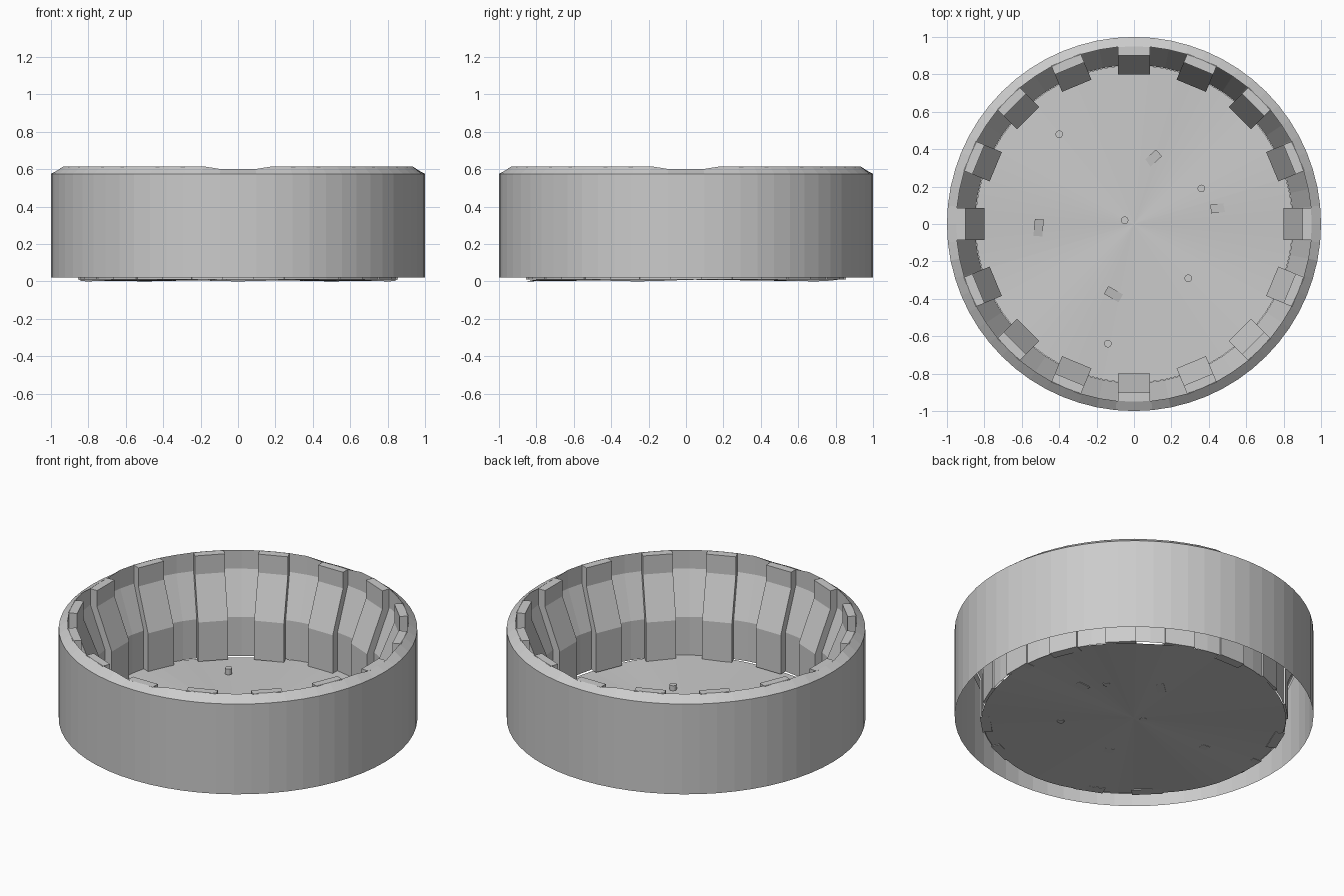
import bpy, bmesh, math
from mathutils import Matrix, Vector

cube = bpy.data.objects.get("Cube")
if cube:
    bpy.data.objects.remove(cube, do_unlink=True)

GREY = (0.6, 0.6, 0.6, 1)
mat = bpy.data.materials.new("plain grey")
mat.use_nodes = True
mat.diffuse_color = GREY
mat.node_tree.nodes["Principled BSDF"].inputs["Base Color"].default_value = GREY

SEGMENTS = 64
STEP = math.tau / SEGMENTS


def finish(name, bm, fix_normals=True):
    if fix_normals:
        bmesh.ops.recalc_face_normals(bm, faces=bm.faces)
    mesh = bpy.data.meshes.new(name)
    bm.to_mesh(mesh)
    bm.free()
    mesh.materials.append(mat)
    obj = bpy.data.objects.new(name, mesh)
    bpy.context.collection.objects.link(obj)
    return obj


def prism(name, profile, half_width, matrix):
    """Extrude an (x, z) profile across y and place it."""
    bm = bmesh.new()
    sides = [[bm.verts.new(matrix @ Vector((x, y, z))) for x, z in profile]
             for y in (-half_width, half_width)]
    for side in sides:
        bm.faces.new(side)
    n = len(profile)
    for i in range(n):
        j = (i + 1) % n
        bm.faces.new((sides[0][i], sides[0][j], sides[1][j], sides[1][i]))
    return finish(name, bm)


def rim_height(k):
    """The rim dips at the four quarter points."""
    quarter = SEGMENTS // 4
    off = min(k % quarter, quarter - k % quarter)
    return 0.6 if off <= 1 else 0.615


# Bowl wall: outer drum, bevelled rim and stepped inner lining, open below
bm = bmesh.new()
columns = []
for k in range(SEGMENTS):
    a = k * STEP
    profile = [(1, 0.02), (1, 0.575), (0.95, rim_height(k)),
               (0.95, 0.5), (0.85, 0.25), (0.85, 0.01)]
    columns.append([bm.verts.new((r * math.cos(a), r * math.sin(a), z))
                    for r, z in profile])
for k, col in enumerate(columns):
    nxt = columns[(k + 1) % SEGMENTS]
    for i in range(len(col) - 1):
        bm.faces.new((col[i], nxt[i], nxt[i + 1], col[i + 1]))
finish("bowl_wall", bm, False)

# Raised ribs around the inside
for i in range(16):
    top = rim_height(i * 4) - 0.001
    rib = [(0.95, top), (0.9, top), (0.9, 0.5), (0.8, 0.25), (0.8, 0.01),
           (0.855, 0.01), (0.855, 0.25), (0.95, 0.48)]
    prism(f"wall_rib_{i + 1}", rib, 0.085, Matrix.Rotation(i * STEP * 4, 4, 'Z'))

# Gently uneven floor
bm = bmesh.new()
center = bm.verts.new((0, 0, 0.01))
ring = [bm.verts.new((0.848 * math.cos(k * STEP), 0.848 * math.sin(k * STEP),
                      0.008 + 0.008 * math.sin(5 * k * STEP)))
        for k in range(SEGMENTS)]
for k in range(SEGMENTS):
    bm.faces.new((center, ring[k], ring[(k + 1) % SEGMENTS]))
finish("floor", bm, False)

# Small pegs standing on the floor
for i, (x, y) in enumerate([(-0.4, 0.48), (0.36, 0.19), (-0.05, 0.02),
                            (0.29, -0.29), (-0.14, -0.64)]):
    bm = bmesh.new()
    bmesh.ops.create_cone(bm, cap_ends=True, segments=16, radius1=0.02,
                          radius2=0.02, depth=0.035,
                          matrix=Matrix.Translation((x, y, 0.025)))
    finish(f"peg_{i + 1}", bm)

# Small ramps on the floor: position and heading
for i, (x, y, turn) in enumerate([(-0.51, -0.02, 85), (0.1, 0.35, 42),
                                  (0.455, 0.085, 185), (-0.11, -0.375, 150)]):
    place = Matrix.Translation((x, y, 0)) @ Matrix.Rotation(math.radians(turn), 4, 'Z')
    prism(f"ramp_{i + 1}", [(-0.045, 0.008), (0.045, 0.008), (0.045, 0.03)], 0.024, place)
